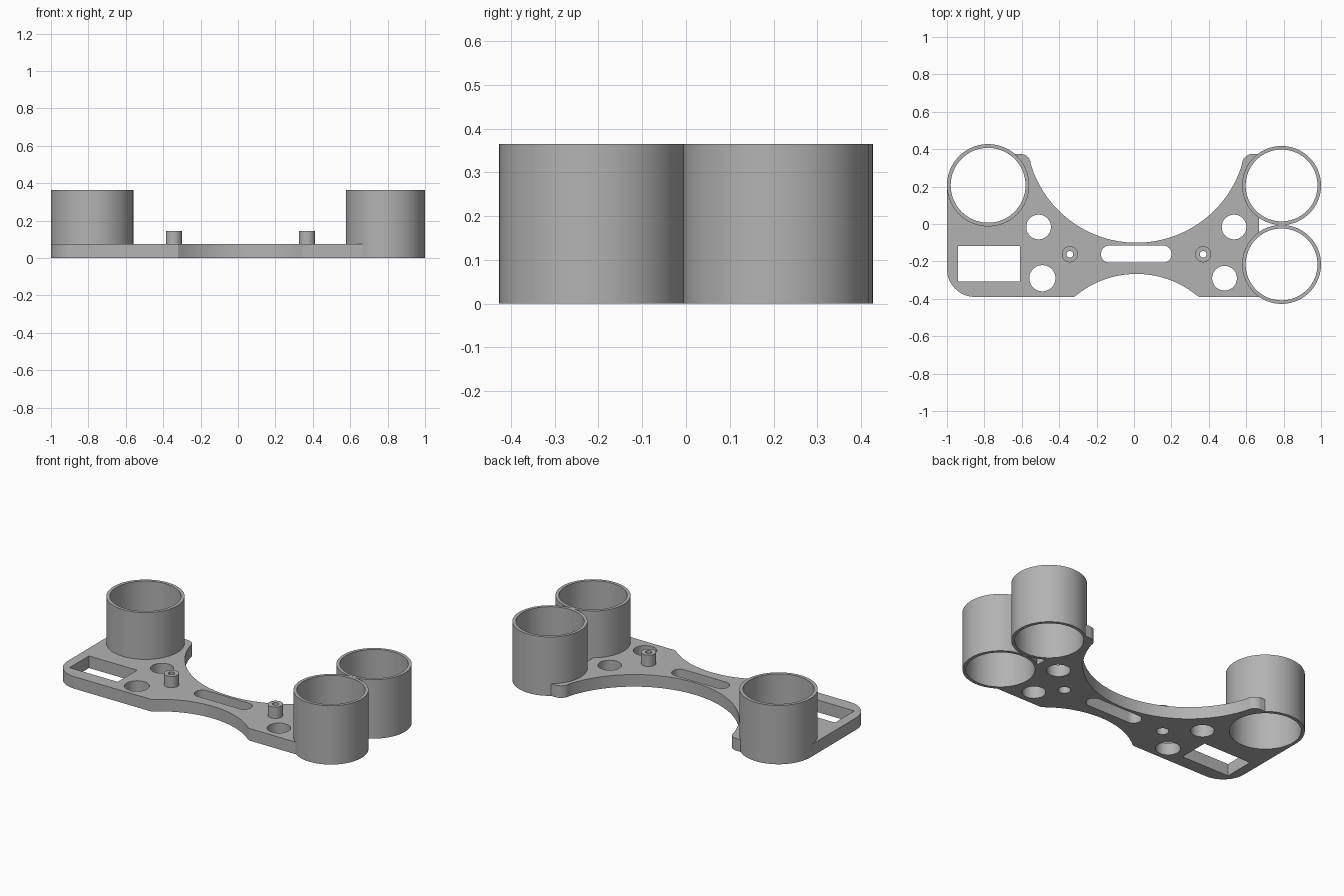
import bpy, bmesh
from math import sin, cos, pi, radians, asin, sqrt
from mathutils import Vector

if "Cube" in bpy.data.objects:
    bpy.data.objects.remove(bpy.data.objects["Cube"], do_unlink=True)

PLATE_H, CUP_H, PEG_H, RECESS_H = 0.075, 0.365, 0.145, 0.04
MID = 0.013

grey = bpy.data.materials.new("plain grey")
grey.use_nodes = True
grey.diffuse_color = (0.45, 0.45, 0.45, 1)
grey.node_tree.nodes["Principled BSDF"].inputs["Base Color"].default_value = (0.45, 0.45, 0.45, 1)


def add_object(name, bm):
    bmesh.ops.recalc_face_normals(bm, faces=bm.faces)
    mesh = bpy.data.meshes.new(name)
    bm.to_mesh(mesh)
    bm.free()
    mesh.materials.append(grey)
    obj = bpy.data.objects.new(name, mesh)
    bpy.context.collection.objects.link(obj)
    return obj


def smooth(obj):
    bpy.ops.object.select_all(action='DESELECT')
    obj.select_set(True)
    bpy.context.view_layer.objects.active = obj
    bpy.ops.object.shade_smooth_by_angle(angle=radians(30))


def arc(cx, cy, r, start, end, steps=16):
    angles = [start + (end - start) * i / steps for i in range(steps + 1)]
    return [(cx + r * cos(a), cy + r * sin(a)) for a in angles]


def prism(bm, outline, z0, z1):
    face = bm.faces.new([bm.verts.new((x, y, z0)) for x, y in outline])
    out = bmesh.ops.extrude_face_region(bm, geom=[face], use_keep_orig=True)
    top = [v for v in out["geom"] if isinstance(v, bmesh.types.BMVert)]
    bmesh.ops.translate(bm, verts=top, vec=Vector((0, 0, z1 - z0)))


def tube(name, x, y, outer, inner, z0, z1, sides=96):
    bm = bmesh.new()
    rings = []
    for r, z in ((outer, z0), (outer, z1), (inner, z1), (inner, z0)):
        rings.append([bm.verts.new((px, py, z)) for px, py in arc(x, y, r, 0, 2 * pi, sides)[:-1]])
    for a, b in zip(rings, rings[1:] + rings[:1]):
        for i in range(sides):
            j = (i + 1) % sides
            bm.faces.new((a[i], a[j], b[j], b[i]))
    obj = add_object(name, bm)
    smooth(obj)
    return obj


# Plate outline, counter-clockwise from the rounded front corner
BOTTOM, HORN = -0.39, 0.375
outline = arc(-0.85, BOTTOM + 0.15, 0.15, pi, 1.5 * pi)
half = asin(0.335 / 0.51)
front_cy = -0.267 - 0.51
outline += arc(MID, front_cy, 0.51, pi / 2 + half, pi / 2 - half, 40)
outline[17] = (outline[17][0], BOTTOM)
outline[-1] = (outline[-1][0], BOTTOM)
outline += [(0.667, BOTTOM), (0.667, HORN)]
# Horn tips and the wide rear arc
back_r, back_cy, tip_y = 0.59, 0.49, 0.32
reach = sqrt(back_r ** 2 - (back_cy - tip_y) ** 2)
turn = asin((back_cy - tip_y) / back_r)
tip = 0.055
outline += arc(MID + reach + tip, tip_y, tip, pi / 2, pi, 8)[:-1]
outline += arc(MID, back_cy, back_r, -turn, -pi + turn, 64)
outline += arc(MID - reach - tip, tip_y, tip, 0, pi / 2, 8)[1:]
outline += [(-0.78, HORN), (-0.78, 0.207), (-1, 0.207)]

bm = bmesh.new()
prism(bm, outline, 0, PLATE_H)
plate = add_object("base_plate", bm)

# Cups: name, x, y, outer radius, inner radius
cups = [("right_cup", -0.78, 0.207, 0.22, 0.2),
        ("left_rear_cup", 0.789, 0.206, 0.211, 0.192),
        ("left_front_cup", 0.789, -0.216, 0.211, 0.192)]
pegs = [("right_peg", -0.343), ("left_peg", 0.37)]
PEG_Y = -0.162
holes = [(-0.51, -0.016, 0.066), (-0.49, -0.29, 0.07), (0.535, -0.016, 0.066), (0.484, -0.29, 0.066)]

# Openings: round holes, cup bores, peg recesses, slot and rectangular window
openings = [arc(x, y, r, 0, 2 * pi, 64)[:-1] for x, y, r in holes]
openings += [arc(x, y, (ro + ri) / 2, 0, 2 * pi, 96)[:-1] for _, x, y, ro, ri in cups]
openings += [arc(x, PEG_Y, 0.035, 0, 2 * pi, 32)[:-1] for _, x in pegs]
openings.append(arc(0.155, -0.161, 0.046, -pi / 2, pi / 2) + arc(-0.131, -0.161, 0.046, pi / 2, 1.5 * pi))
openings.append([(-0.94, -0.307), (-0.61, -0.307), (-0.61, -0.117), (-0.94, -0.117)])

for opening in openings:
    bm = bmesh.new()
    prism(bm, opening, -0.1, 0.2)
    cutter = add_object("cutter", bm)
    cutter.hide_render = True
    mod = plate.modifiers.new("opening", 'BOOLEAN')
    mod.operation, mod.solver, mod.object = 'DIFFERENCE', 'EXACT', cutter
    bpy.context.view_layer.objects.active = plate
    bpy.ops.object.modifier_apply(modifier=mod.name)
    bpy.data.objects.remove(cutter, do_unlink=True)
smooth(plate)

for name, x, y, outer, inner in cups:
    tube(name, x, y, outer, inner, 0, CUP_H)
for name, x in pegs:
    tube(name, x, PEG_Y, 0.043, 0.018, RECESS_H, PEG_H, 32)
